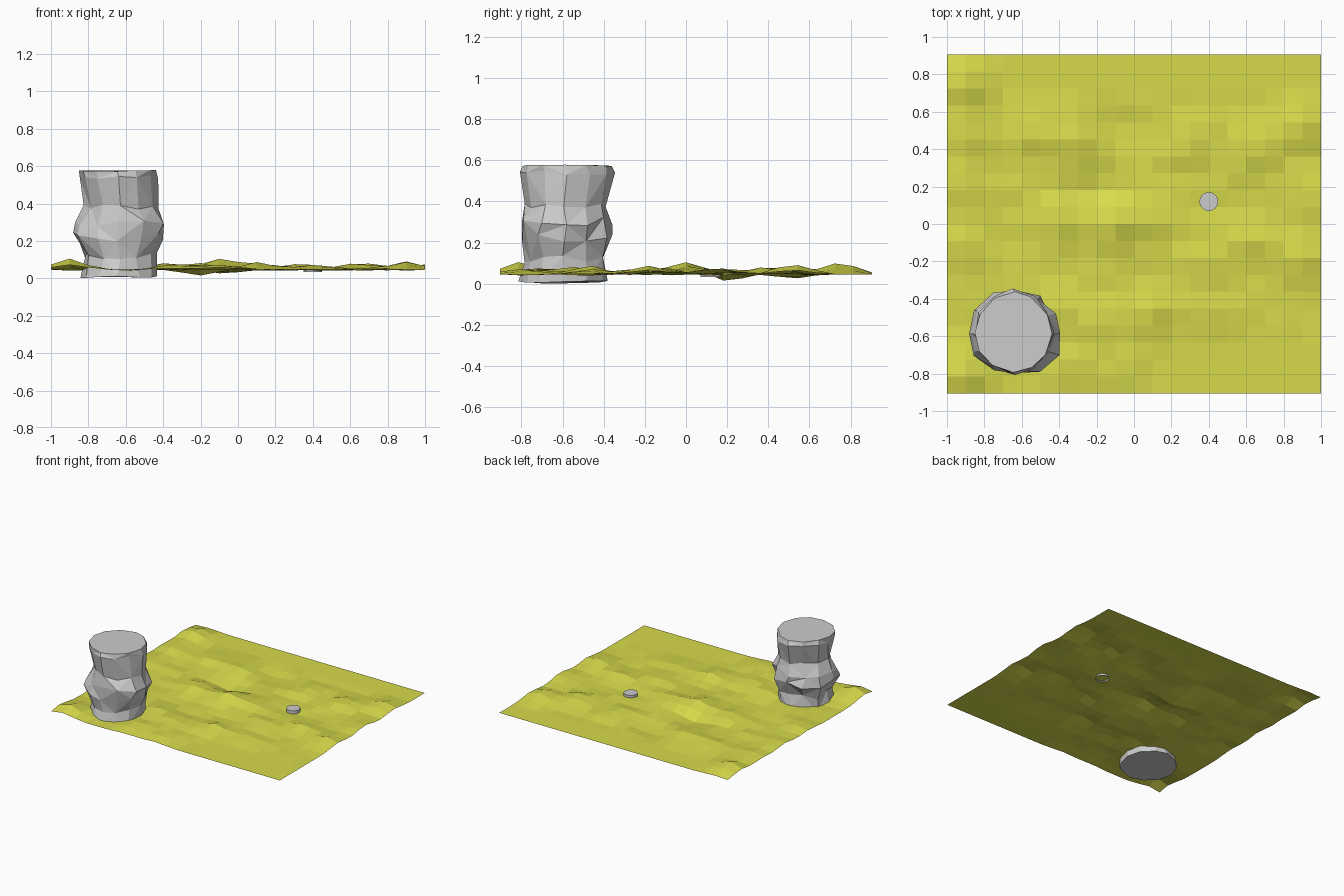
import bpy, bmesh, math, random

if "Cube" in bpy.data.objects:
    bpy.data.objects.remove(bpy.data.objects["Cube"])

random.seed(7)


def finish(bm, name, colour=None):
    mesh = bpy.data.meshes.new(name)
    bm.to_mesh(mesh)
    bm.free()
    obj = bpy.data.objects.new(name, mesh)
    bpy.context.collection.objects.link(obj)
    if colour:
        mat = bpy.data.materials.new(name + "_colour")
        mat.diffuse_color = colour
        mat.use_nodes = True
        mat.node_tree.nodes["Principled BSDF"].inputs["Base Color"].default_value = mat.diffuse_color
        mesh.materials.append(mat)
    return obj


# Sand: faceted 20 x 20 sheet raised and lowered by soft bumps (x, y, height)
BUMPS = [
    (-.9, .75, .055), (-.9, .48, .035), (-.55, .47, .03), (-.32, .47, .03),
    (-.2, .2, -.03), (-.05, .52, -.022), (-.1, .0, .062), (-.4, .0, .04),
    (.12, .02, .038), (.35, -.2, .038), (.65, .4, .042), (.65, -.1, .03),
    (.9, .52, .043), (.9, -.18, .045), (1, .15, .03), (.1, -.46, .038),
    (.4, -.45, .025), (-.2, -.55, .035), (-.4, -.45, .03), (-.9, -.8, .062),
    (-.9, -.1, .035), (-.95, .2, .03), (-.1, -.8, .03), (-.35, -.78, .03),
    (.3, .42, .03),
]


def sand_height(x, y):
    h = .046
    for bx, by, amount in BUMPS:
        h += amount * math.exp(-((x - bx) ** 2 + (y - by) ** 2) / .0128)
    return h


bm = bmesh.new()
bmesh.ops.create_grid(bm, x_segments=20, y_segments=20, size=1)
for v in bm.verts:
    v.co.y *= .905
    x, y = v.co.x, v.co.y
    v.co.z = sand_height(x, y)
    flat = y > .65 or (x > .2 and y < -.6)
    if not flat and abs(x) < .99 and abs(y) < .85:
        v.co.z += random.uniform(-.006, .007)
finish(bm, "sand", (.68, .70, .07, 1))

# Rock pillar: jittered rings (z, centre x, centre y, radius x, radius y)
RINGS = [
    (.008, -.635, -.595, .205, .215, .006), (.12, -.63, -.59, .20, .205, .02),
    (.22, -.637, -.585, .235, .23, .025), (.30, -.635, -.585, .25, .225, .025),
    (.385, -.63, -.59, .19, .19, .015), (.54, -.643, -.58, .212, .222, .014),
    (.575, -.645, -.58, .203, .215, .004),
]
SIDES = 12
bm = bmesh.new()
loops = []
for i, (z, cx, cy, rx, ry, jitter) in enumerate(RINGS):
    loop = []
    for k in range(SIDES):
        a = 2 * math.pi * (k + random.uniform(-.12, .12)) / SIDES
        r = random.uniform(-jitter, jitter)
        dz = random.uniform(-jitter, jitter)
        loop.append(bm.verts.new((cx + (rx + r) * math.cos(a),
                                  cy + (ry + r) * math.sin(a),
                                  max(0, z + dz))))
    loops.append(loop)
for i, (low, high) in enumerate(zip(loops, loops[1:])):
    for k in range(SIDES):
        n = (k + 1) % SIDES
        a, b, c, d = low[k], low[n], high[n], high[k]
        if (i + k) % 2:
            bm.faces.new((a, b, c))
            bm.faces.new((a, c, d))
        else:
            bm.faces.new((a, b, d))
            bm.faces.new((b, c, d))
bm.faces.new(loops[-1])
bm.faces.new(loops[0][::-1])
bmesh.ops.recalc_face_normals(bm, faces=bm.faces)
finish(bm, "rock_pillar")

# Pebble disc: small open-bottomed button set into the sand
base = sand_height(.4, .12)
bpy.ops.mesh.primitive_cylinder_add(vertices=32, radius=.05, depth=.035,
                                    end_fill_type='NGON',
                                    location=(.4, .12, base + .004))
disc = bpy.context.object
disc.name = "pebble_disc"
bm = bmesh.new()
bm.from_mesh(disc.data)
bm.faces.ensure_lookup_table()
bmesh.ops.delete(bm, geom=[f for f in bm.faces if f.normal.z < -.9],
                 context='FACES_ONLY')
bm.to_mesh(disc.data)
bm.free()
bpy.ops.object.shade_smooth_by_angle()
